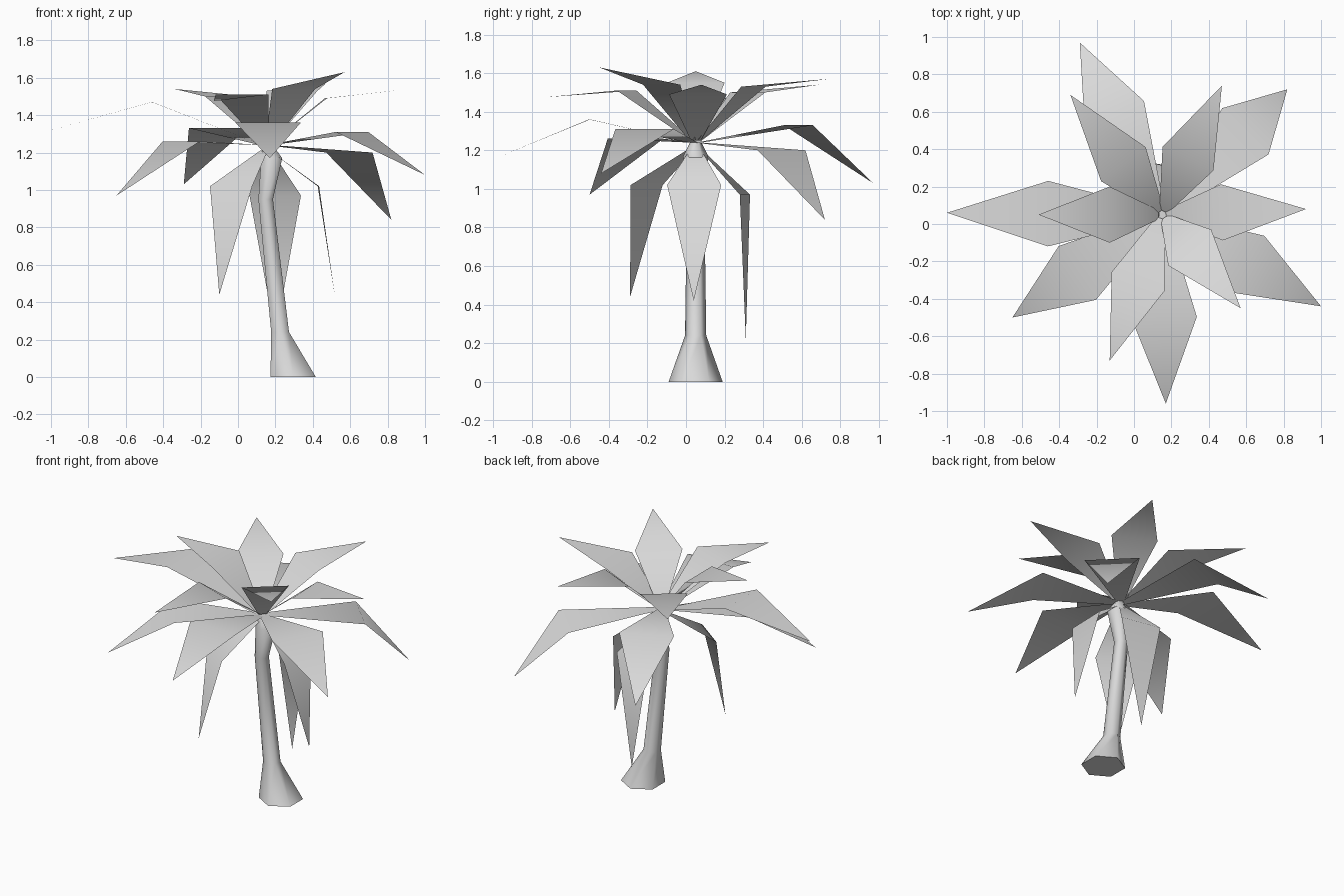
import bpy
import bmesh
from math import cos, sin, pi
from mathutils import Vector

cube = bpy.data.objects.get("Cube")
if cube:
    bpy.data.objects.remove(cube, do_unlink=True)

grey = bpy.data.materials.new("light_grey")
grey.use_nodes = True
grey.diffuse_color = (0.7, 0.7, 0.7, 1)
bsdf = next(n for n in grey.node_tree.nodes if n.type == 'BSDF_PRINCIPLED')
bsdf.inputs["Base Color"].default_value = (0.7, 0.7, 0.7, 1)
bsdf.inputs["Roughness"].default_value = 0.8


def finish(bm, name):
    """Turn a bmesh into a smooth shaded object."""
    mesh = bpy.data.meshes.new(name)
    bm.to_mesh(mesh)
    bm.free()
    mesh.materials.append(grey)
    for poly in mesh.polygons:
        poly.use_smooth = True
    obj = bpy.data.objects.new(name, mesh)
    bpy.context.collection.objects.link(obj)
    return obj


def trunk(rings, sides=6):
    """Loft a six-sided tube through rings of (x, z, radius)."""
    bm = bmesh.new()
    loops = []
    for x, z, r in rings:
        angles = [2 * pi * (i + 0.5) / sides for i in range(sides)]
        loops.append([bm.verts.new((x + r * cos(a), AXIS_Y + r * sin(a), z)) for a in angles])
    for low, high in zip(loops, loops[1:]):
        for i in range(sides):
            j = (i + 1) % sides
            bm.faces.new((low[i], low[j], high[j], high[i]))
    bottom = bm.faces.new(loops[0][::-1])
    top = bm.faces.new(loops[-1])
    # Keep the ground edge crisp
    bmesh.ops.split_edges(bm, edges=list(bottom.edges) + list(top.edges))
    return finish(bm, "trunk")


def frond(name, tip, bend, bend_z, half_width, root_z):
    """A folded kite: narrow root, wide bend and pointed tip."""
    tip = Vector(tip)
    root = Vector((AXIS_X, AXIS_Y, root_z))
    out = Vector((tip.x - root.x, tip.y - root.y, 0)).normalized()
    side = Vector((-out.y, out.x, 0))
    start = root + out * 0.02
    middle = root + out * bend
    middle.z = bend_z
    bm = bmesh.new()
    a, b = (bm.verts.new(start + side * s * 0.025) for s in (-1, 1))
    c, d = (bm.verts.new(middle + side * s * half_width) for s in (1, -1))
    end = bm.verts.new(tip)
    bm.faces.new((a, d, c, b))
    bm.faces.new((d, end, c))
    return finish(bm, name)


AXIS_X, AXIS_Y = 0.15, 0.05

# Leaning trunk with a flared foot
trunk([(0.295, 0, 0.14), (0.225, 0.24, 0.055), (0.148, 0.95, 0.045),
       (0.18, 1.17, 0.065), (0.16, 1.24, 0.03)])

# Crown of fronds in three tiers: (tip, bend distance, bend height)
upper = [
    ((-0.34, 0.69, 1.54), 0.34, 1.50),
    ((0.47, 0.74, 1.57), 0.33, 1.53),
    ((0.92, 0.08, 1.54), 0.32, 1.49),
    ((0.57, -0.45, 1.63), 0.23, 1.54),
    ((-0.13, -0.73, 1.475), 0.38, 1.51),
    ((-0.51, 0.05, 1.61), 0.28, 1.55),
]
middle = [
    ((-0.29, 0.97, 1.03), 0.59, 1.33),
    ((0.82, 0.72, 0.84), 0.63, 1.20),
    ((1.0, -0.44, 1.08), 0.53, 1.31),
    ((0.17, -0.96, 1.17), 0.55, 1.36),
    ((-0.65, -0.5, 0.97), 0.55, 1.26),
    ((-1.0, 0.06, 1.32), 0.61, 1.47),
]
hanging = [
    ((-0.1, -0.29, 0.44), 0.315, 1.02),
    ((0.2, 0.31, 0.22), 0.26, 0.97),
    ((0.52, 0.04, 0.42), 0.28, 1.02),
]
tiers = (("upper", upper, 0.15, 1.25), ("middle", middle, 0.175, 1.24),
         ("hanging", hanging, 0.14, 1.21))
for tier, fronds, half_width, root_z in tiers:
    for number, (tip, bend, bend_z) in enumerate(fronds, 1):
        frond(f"{tier}_frond_{number}", tip, bend, bend_z, half_width, root_z)
